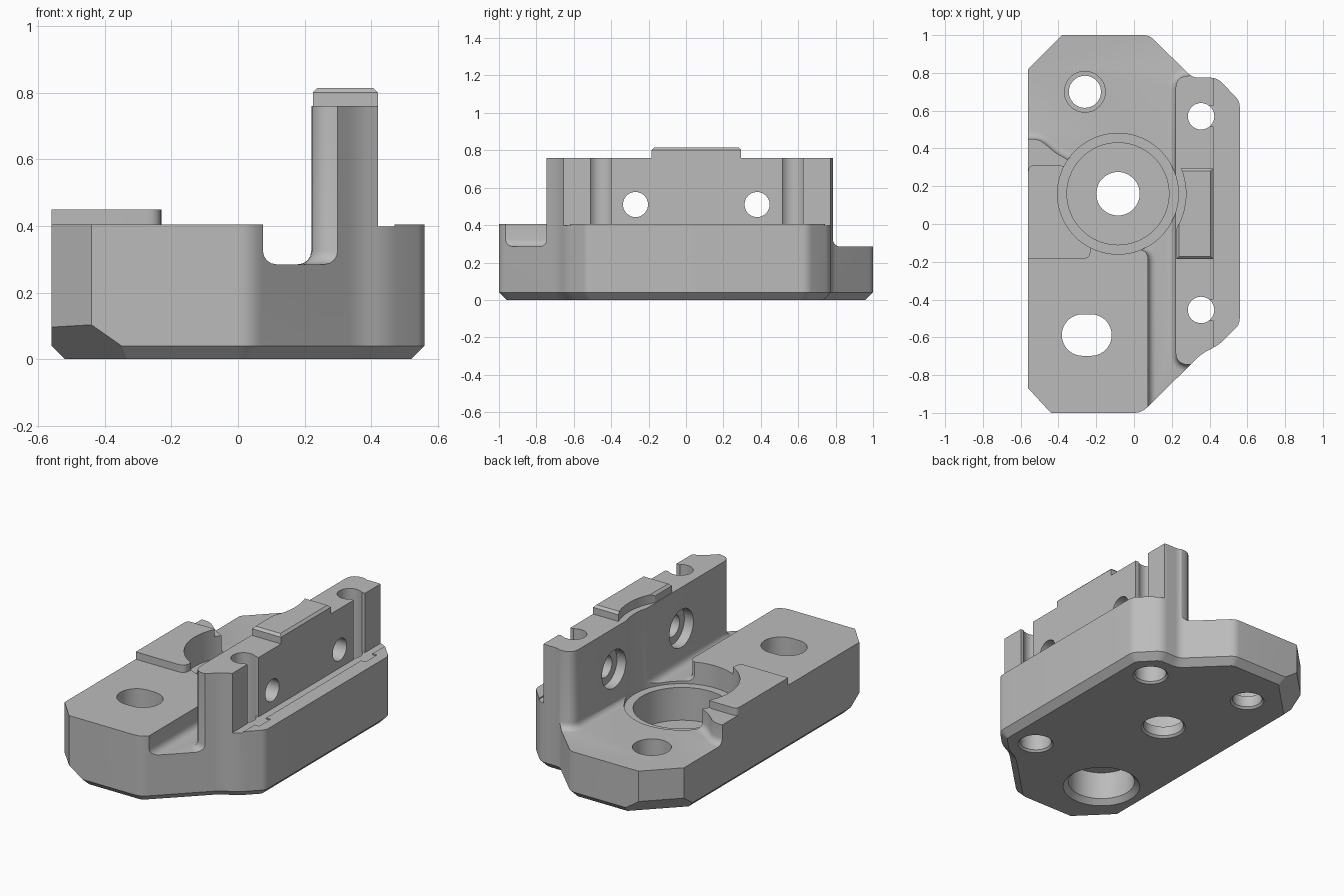
import bpy, bmesh, math
from mathutils import Vector

cube = bpy.data.objects.get("Cube")
if cube:
    bpy.data.objects.remove(cube, do_unlink=True)

GREY = (0.5, 0.5, 0.5, 1)
metal = bpy.data.materials.new("machined_grey")
metal.use_nodes = True
metal.diffuse_color = GREY
metal.node_tree.nodes["Principled BSDF"].inputs["Base Color"].default_value = GREY


def rounded(points, steps=5):
    """Round each corner (x, y, setback) of an outline."""
    out = []
    for i, (x, y, r) in enumerate(points):
        p = Vector((x, y))
        if r == 0:
            out.append(p)
            continue
        a = p + (Vector(points[i - 1][:2]) - p).normalized() * r
        b = p + (Vector(points[(i + 1) % len(points)][:2]) - p).normalized() * r
        for k in range(steps + 1):
            t = k / steps
            out.append(a * (1 - t) ** 2 + p * 2 * t * (1 - t) + b * t ** 2)
    return out


def finish(name, bm):
    bmesh.ops.recalc_face_normals(bm, faces=bm.faces)
    mesh = bpy.data.meshes.new(name)
    bm.to_mesh(mesh)
    bm.free()
    obj = bpy.data.objects.new(name, mesh)
    bpy.context.collection.objects.link(obj)
    mesh.materials.append(metal)
    return obj


def prism_bm(outline, z0, z1, bevel=0, segments=1, bevel_z=None):
    bm = bmesh.new()
    face = bm.faces.new([bm.verts.new((p[0], p[1], z0)) for p in outline])
    new = bmesh.ops.extrude_face_region(bm, geom=[face])["geom"]
    bmesh.ops.translate(bm, vec=(0, 0, z1 - z0),
                        verts=[g for g in new if isinstance(g, bmesh.types.BMVert)])
    bmesh.ops.recalc_face_normals(bm, faces=bm.faces)
    if bevel:
        level = z0 if bevel_z is None else bevel_z
        edges = [e for e in bm.edges if all(abs(v.co.z - level) < 1e-5 for v in e.verts)]
        bmesh.ops.bevel(bm, geom=edges, offset=bevel, segments=segments,
                        profile=0.5, affect='EDGES')
    return bm


def box(x0, x1, y0, y1, z0, z1):
    return finish("cutter", prism_bm([(x0, y0), (x1, y0), (x1, y1), (x0, y1)], z0, z1))


def cone(x, y, z0, z1, r0, r1=None, sides=48):
    bm = bmesh.new()
    bmesh.ops.create_cone(bm, cap_ends=True, segments=sides, radius1=r0,
                          radius2=r0 if r1 is None else r1, depth=z1 - z0)
    bmesh.ops.translate(bm, verts=bm.verts, vec=(x, y, (z0 + z1) / 2))
    return finish("cutter", bm)


def cross_hole(y, z, x0, x1, r):
    obj = cone(0, 0, x0, x1, r)
    for v in obj.data.vertices:
        v.co = (v.co.z, y + v.co.x, z + v.co.y)
    obj.data.flip_normals()
    bm = bmesh.new()
    bm.from_mesh(obj.data)
    bmesh.ops.recalc_face_normals(bm, faces=bm.faces)
    bm.to_mesh(obj.data)
    bm.free()
    return obj


def cut(target, cutter):
    mod = target.modifiers.new("cut", 'BOOLEAN')
    mod.operation, mod.solver, mod.object = 'DIFFERENCE', 'EXACT', cutter
    bpy.context.view_layer.objects.active = target
    bpy.ops.object.modifier_apply(modifier=mod.name)
    bpy.data.objects.remove(cutter, do_unlink=True)


# Body blank: full outline to wall height, chamfered underneath
outline = rounded([
    (-0.56, -0.87, 0), (-0.44, -1, 0), (0.04, -1, 0.04), (0.36, -0.685, 0.04),
    (0.45, -0.64, 0.04), (0.56, -0.53, 0.03), (0.56, 0.65, 0.03), (0.44, 0.775, 0.04),
    (0.31, 0.775, 0.03), (0.08, 1, 0.03), (-0.38, 1, 0), (-0.56, 0.82, 0)])
bm = prism_bm(outline, 0, 0.76, bevel=0.04)
for side, y in ((-1, -0.935), (1, 0.91)):
    # Larger chamfers under the two left-hand corners
    bmesh.ops.bisect_plane(bm, geom=bm.verts[:] + bm.edges[:] + bm.faces[:],
                           plane_co=(-0.5 if side < 0 else -0.47, y, 0.10),
                           plane_no=(-0.7, 0.7 * side, -1), clear_outer=True)
    bmesh.ops.holes_fill(bm, edges=[e for e in bm.edges if e.is_boundary])
body = finish("body", bm)

# Deck and outer ledge leave the upright wall standing
cut(body, box(-1, 0.15, -1.3, 1.3, 0.405, 1))
cut(body, box(0.42, 1, -1.3, 1.3, 0.405, 1))
cut(body, box(0.42, 0.47, -1.3, 1.3, 0.398, 0.5))

# Lowered deck: front gutter and back platform with filleted floor
low = rounded([
    (0.075, -1.3, 0), (0.075, -0.14, 0.05), (0.0, -0.13, 0), (-0.085, 0.16, 0),
    (-0.35, 0.34, 0), (-0.42, 0.38, 0.03), (-0.50, 0.45, 0.04), (-0.9, 0.45, 0),
    (-0.9, 1.3, 0), (0.9, 1.3, 0), (0.9, 0.785, 0), (0.22, 0.785, 0.07),
    (0.22, -0.745, 0.07), (0.9, -0.745, 0), (0.9, -1.3, 0)])
cut(body, finish("cutter", prism_bm(low, 0.285, 1, bevel=0.04, segments=4)))

# Round bearing pocket
PX, PY = -0.085, 0.16
cut(body, cone(PX, PY, 0.27, 1, 0.32, sides=80))
cut(body, cone(PX, PY, 0.07, 0.4, 0.27, sides=80))
cut(body, cone(PX, PY, -0.1, 0.2, 0.115))
cut(body, cone(PX, PY, -0.01, 0.012, 0.137, 0.115))

# Stepped hole in the back platform
cut(body, cone(-0.26, 0.70, 0.08, 0.5, 0.108))
cut(body, cone(-0.26, 0.70, -0.1, 0.2, 0.085))
cut(body, cone(-0.26, 0.70, -0.01, 0.012, 0.107, 0.085))

# Front slot with a large counterbore below
SX, SY = -0.25, -0.588
slot = [(SX + s * 0.022 + 0.11 * math.sin(a + (0 if s > 0 else math.pi)),
         SY - 0.11 * math.cos(a + (0 if s > 0 else math.pi)))
        for s in (1, -1) for a in [math.pi * k / 20 for k in range(21)]]
cut(body, finish("cutter", prism_bm(slot, -0.1, 0.6)))
cut(body, cone(SX, SY, -0.1, 0.2, 0.19))
cut(body, cone(SX, SY, -0.01, 0.03, 0.23, 0.19))

# Vertical wall holes, open towards the outer side, counterbored below
for y in (0.57, -0.455):
    cut(body, cone(0.355, y, -0.1, 1, 0.07))
    cut(body, box(0.36, 0.5, y - 0.055, y + 0.055, 0.398, 1))
    cut(body, cone(0.355, y, -0.1, 0.12, 0.09))
    cut(body, cone(0.355, y, -0.01, 0.012, 0.11, 0.09))

# Cross holes through the wall with inner counterbores
for y in (-0.27, 0.38):
    cut(body, cross_hole(y, 0.51, 0.1, 0.6, 0.067))
    cut(body, cross_hole(y, 0.51, 0.1, 0.28, 0.115))

# Raised pad beside the pocket
pad_outline = rounded([(-0.56, -0.185, 0), (-0.23, -0.185, 0.045), (-0.23, 0.1, 0),
                       (-0.36, 0.31, 0.04), (-0.56, 0.31, 0.03)])
pad = finish("raised_pad", prism_bm(pad_outline, 0.405, 0.45))
cut(pad, cone(PX, PY, 0.2, 1, 0.32, sides=80))

# Chamfered tab on the wall top, scalloped around the pocket
tab = finish("wall_tab", prism_bm([(0.225, -0.185), (0.42, -0.185), (0.42, 0.295), (0.225, 0.295)],
                                  0.76, 0.815, bevel=0.014, bevel_z=0.815))
cut(tab, cone(PX, PY, 0.5, 1, 0.36, sides=80))

# Smooth shading on curved walls only
for obj in (body, pad, tab):
    bpy.ops.object.select_all(action='DESELECT')
    obj.select_set(True)
    bpy.context.view_layer.objects.active = obj
    bpy.ops.object.shade_smooth_by_angle(angle=math.radians(28))
